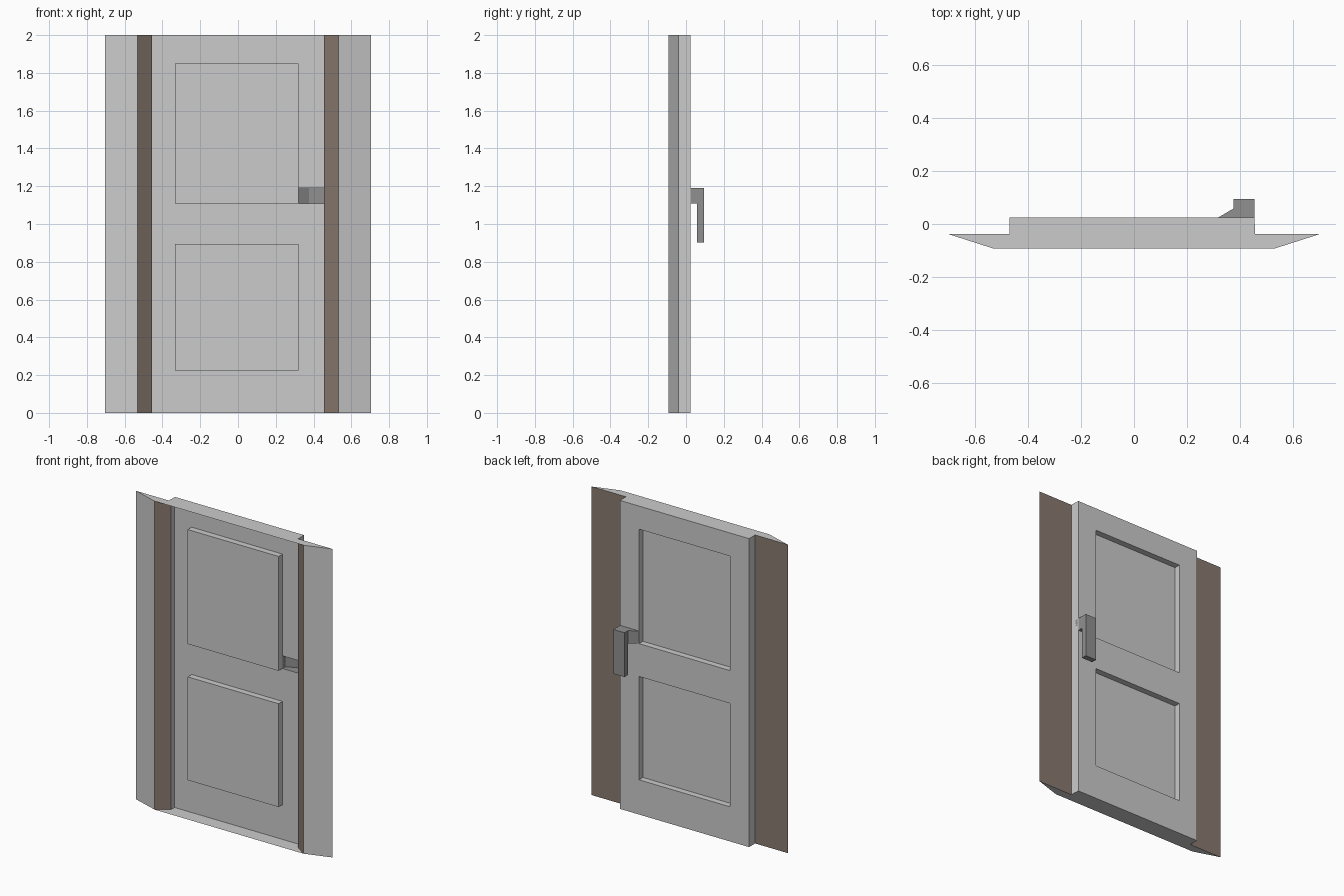
import bpy, bmesh

if "Cube" in bpy.data.objects:
    bpy.data.objects.remove(bpy.data.objects["Cube"])

# Main depths and widths
FRONT, WING, LEAF, BACK = -0.092, -0.037, 0.0, 0.025
LEFT, RIGHT = -0.47, 0.455
EMBOSS = 0.04


def material(name, rgb):
    m = bpy.data.materials.new(name)
    m.diffuse_color = (*rgb, 1)
    return m


brown = material("brown", (0.10, 0.075, 0.06))
brown.diffuse_color = (0.25, 0.195, 0.16, 1)
dark = material("dark_grey", (0.28, 0.28, 0.28))
grey = material("grey", (0.8, 0.8, 0.8))


def finish(bm, name, mats=()):
    bmesh.ops.remove_doubles(bm, verts=bm.verts, dist=1e-5)
    bmesh.ops.recalc_face_normals(bm, faces=bm.faces)
    me = bpy.data.meshes.new(name)
    bm.to_mesh(me)
    bm.free()
    for m in mats:
        me.materials.append(m)
    ob = bpy.data.objects.new(name, me)
    bpy.context.collection.objects.link(ob)
    return ob


def face(bm, pts, mat=0):
    f = bm.faces.new([bm.verts.new(p) for p in pts])
    f.material_index = mat


def prism(bm, outline, z0, z1, mats=None, skip=()):
    """Extrude an xy outline upwards; mats gives a slot per side wall."""
    n = len(outline)
    for z in (z0, z1):
        face(bm, [(x, y, z) for x, y in outline])
    for i in range(n):
        if i in skip:
            continue
        (ax, ay), (bx, by) = outline[i], outline[(i + 1) % n]
        face(bm, [(ax, ay, z0), (bx, by, z0), (bx, by, z1), (ax, ay, z1)],
             mats[i] if mats else 0)


# Frame sides: grey sloped front, brown jamb and brown back
for side, name, outer in ((-1, "frame_left", -LEFT), (1, "frame_right", 0.457)):
    bm = bmesh.new()
    out = [(0.705, WING), (0.533, FRONT), (0.455, WING), (0.455, LEAF),
           (outer, LEAF), (outer, WING)]
    prism(bm, [(side * x, y) for x, y in out], 0, 2, [0, 1, 0, 0, 0, 1])
    finish(bm, name, (grey, brown))

# Thin closing sheets at top and bottom of the door recess
for z, name in ((0, "sill"), (2, "head")):
    bm = bmesh.new()
    face(bm, [(x, y, z) for x, y in ((-0.533, FRONT), (0.533, FRONT), (0.455, WING),
         (RIGHT, BACK), (LEFT, BACK), (LEFT, WING), (-0.455, WING))])
    ob = finish(bm, name)
    if z == 2:
        ob.data.flip_normals() if ob.data.polygons[0].normal.z < 0 else None

# Door leaf: front and back skins with two embossed panels and a handle opening
xs = [LEFT, -0.333, 0.319, RIGHT]
zs = [0, 0.225, 0.895, 1.108, 1.19, 1.85, 2]
PANELS, HOLE = {(1, 1), (1, 3), (1, 4)}, (2, 3)
bm = bmesh.new()
for y in (LEAF, BACK):
    for i in range(len(xs) - 1):
        for k in range(len(zs) - 1):
            if (i, k) == HOLE:
                continue
            yy = y - EMBOSS if (i, k) in PANELS else y
            face(bm, [(xs[i], yy, zs[k]), (xs[i + 1], yy, zs[k]),
                      (xs[i + 1], yy, zs[k + 1]), (xs[i], yy, zs[k + 1])])
    for z0, z1 in ((zs[1], zs[2]), (zs[3], zs[5])):
        ring = [(xs[1], z0), (xs[2], z0), (xs[2], z1), (xs[1], z1)]
        for j in range(4):
            (ax, az), (bx, bz) = ring[j], ring[(j + 1) % 4]
            face(bm, [(ax, y, az), (bx, y, bz), (bx, y - EMBOSS, bz), (ax, y - EMBOSS, az)])
for x in (LEFT, RIGHT):
    face(bm, [(x, LEAF, 0), (x, BACK, 0), (x, BACK, 2), (x, LEAF, 2)])
finish(bm, "door_leaf")

# Handle: hollow wedge neck open to the front, and a hanging grip bar behind
bm = bmesh.new()
prism(bm, [(0.319, LEAF), (0.319, BACK), (0.375, 0.058), (RIGHT, 0.058), (RIGHT, LEAF)],
      1.108, 1.19, skip=(4,))
finish(bm, "handle_neck", (dark,))
bm = bmesh.new()
prism(bm, [(0.375, 0.058), (RIGHT, 0.058), (RIGHT, 0.094), (0.375, 0.094)], 0.903, 1.19)
finish(bm, "handle_grip", (dark,))

for m in bpy.data.materials:
    if m.users and not m.is_grease_pencil:
        m.use_nodes = True
        m.node_tree.nodes["Principled BSDF"].inputs["Base Color"].default_value = m.diffuse_color
